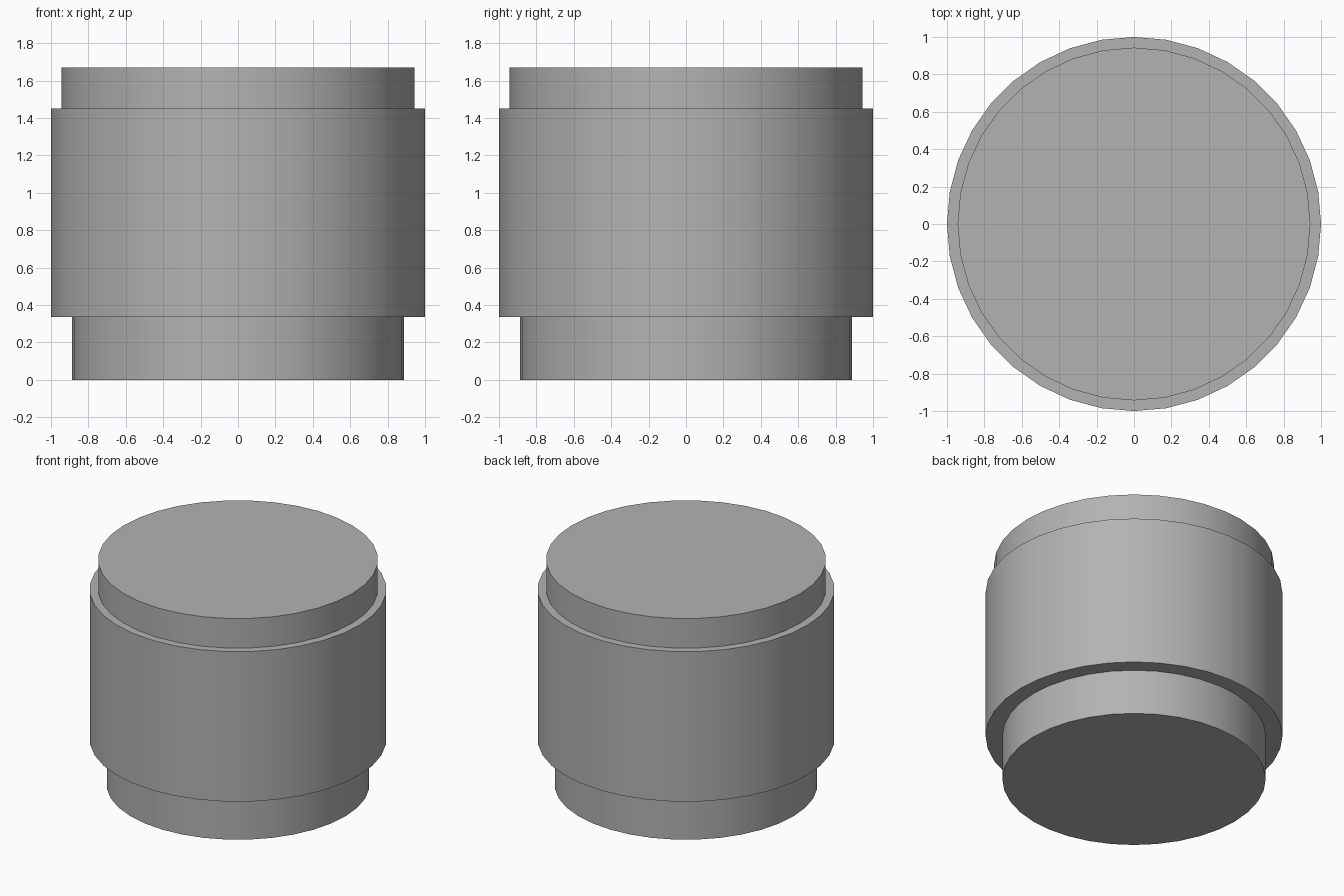
import bpy
import math

cube = bpy.data.objects.get("Cube")
if cube:
    bpy.data.objects.remove(cube, do_unlink=True)

# Single plain grey finish
grey = bpy.data.materials.new("neutral_grey")
grey.use_nodes = True
colour = (0.45, 0.45, 0.45, 1.0)
grey.diffuse_color = colour
grey.node_tree.nodes["Principled BSDF"].inputs["Base Color"].default_value = colour


def drum(name, radius, bottom, top):
    """Closed cylinder standing between two heights."""
    bpy.ops.mesh.primitive_cylinder_add(
        vertices=36, radius=radius, depth=top - bottom,
        location=(0, 0, (bottom + top) / 2))
    part = bpy.context.object
    part.name = name
    part.data.materials.append(grey)
    bpy.ops.object.shade_smooth_by_angle(angle=math.radians(30))
    return part


# Stacked drums: recessed foot, wide body, raised cap
drum("foot", 0.887, 0.0, 0.335)
drum("body", 1.0, 0.335, 1.45)
drum("cap", 0.943, 1.45, 1.67)
